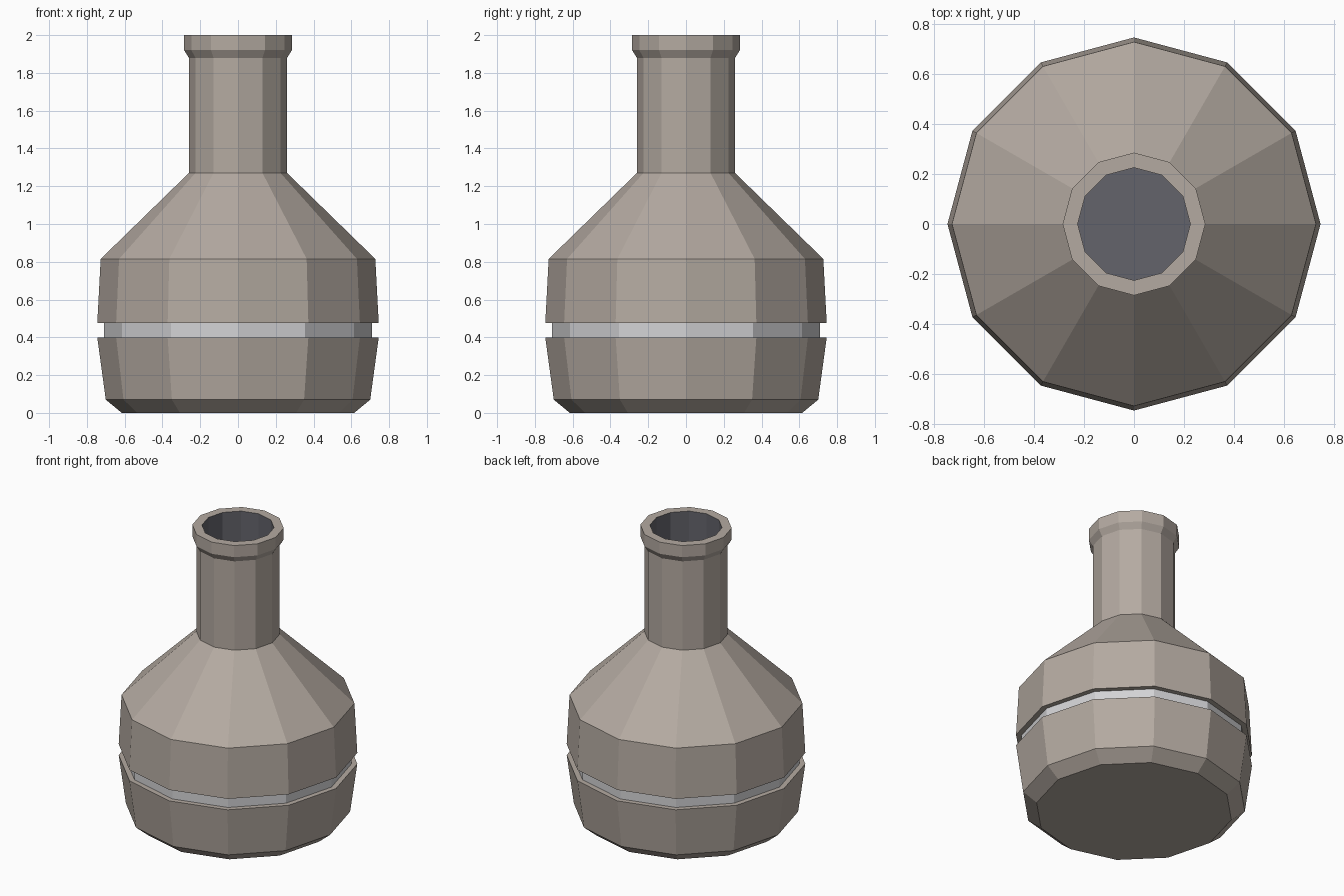
import bpy, bmesh, math

if "Cube" in bpy.data.objects:
    bpy.data.objects.remove(bpy.data.objects["Cube"])

SIDES = 12


def material(name, rgb):
    m = bpy.data.materials.new(name)
    m.diffuse_color = (*rgb, 1.0)
    m.use_nodes = True
    m.node_tree.nodes["Principled BSDF"].inputs["Base Color"].default_value = m.diffuse_color
    return m


clay = material("warm grey clay", (0.456, 0.402, 0.356))
silver = material("pale silver", (0.65, 0.65, 0.665))
dark = material("dark blue grey", (0.125, 0.125, 0.145))


def lathe(name, profile, mat, cap_start=False, cap_end=False):
    """Spin (radius, z) points listed from the outside bottom upward."""
    bm = bmesh.new()
    rings = [[bm.verts.new((r * math.cos(2 * math.pi * i / SIDES),
                            r * math.sin(2 * math.pi * i / SIDES), z))
              for i in range(SIDES)] for r, z in profile]
    for a, b in zip(rings, rings[1:]):
        for i in range(SIDES):
            j = (i + 1) % SIDES
            bm.faces.new((a[i], a[j], b[j], b[i]))
    if cap_start:
        bm.faces.new(rings[0][::-1])
    if cap_end:
        bm.faces.new(rings[-1])
    mesh = bpy.data.meshes.new(name)
    bm.to_mesh(mesh)
    bm.free()
    mesh.materials.append(mat)
    ob = bpy.data.objects.new(name, mesh)
    bpy.context.collection.objects.link(ob)
    return ob


# lower body with chamfered base
lathe("lower_body", [(0.615, 0), (0.70, 0.07), (0.745, 0.40), (0.71, 0.40)],
      clay, cap_start=True)

# recessed metal band
lathe("band", [(0.71, 0.40), (0.71, 0.475)], silver)

# upper body, shoulder, neck and flared lip
lathe("upper_body_and_neck",
      [(0.71, 0.475), (0.745, 0.475), (0.727, 0.815), (0.26, 1.27),
       (0.26, 1.88), (0.285, 1.92), (0.285, 2.0), (0.225, 2.0)], clay)

# dark inside of the neck, closed at the bottom
lathe("neck_inside", [(0.225, 2.0), (0.225, 1.3)], dark, cap_end=True)
